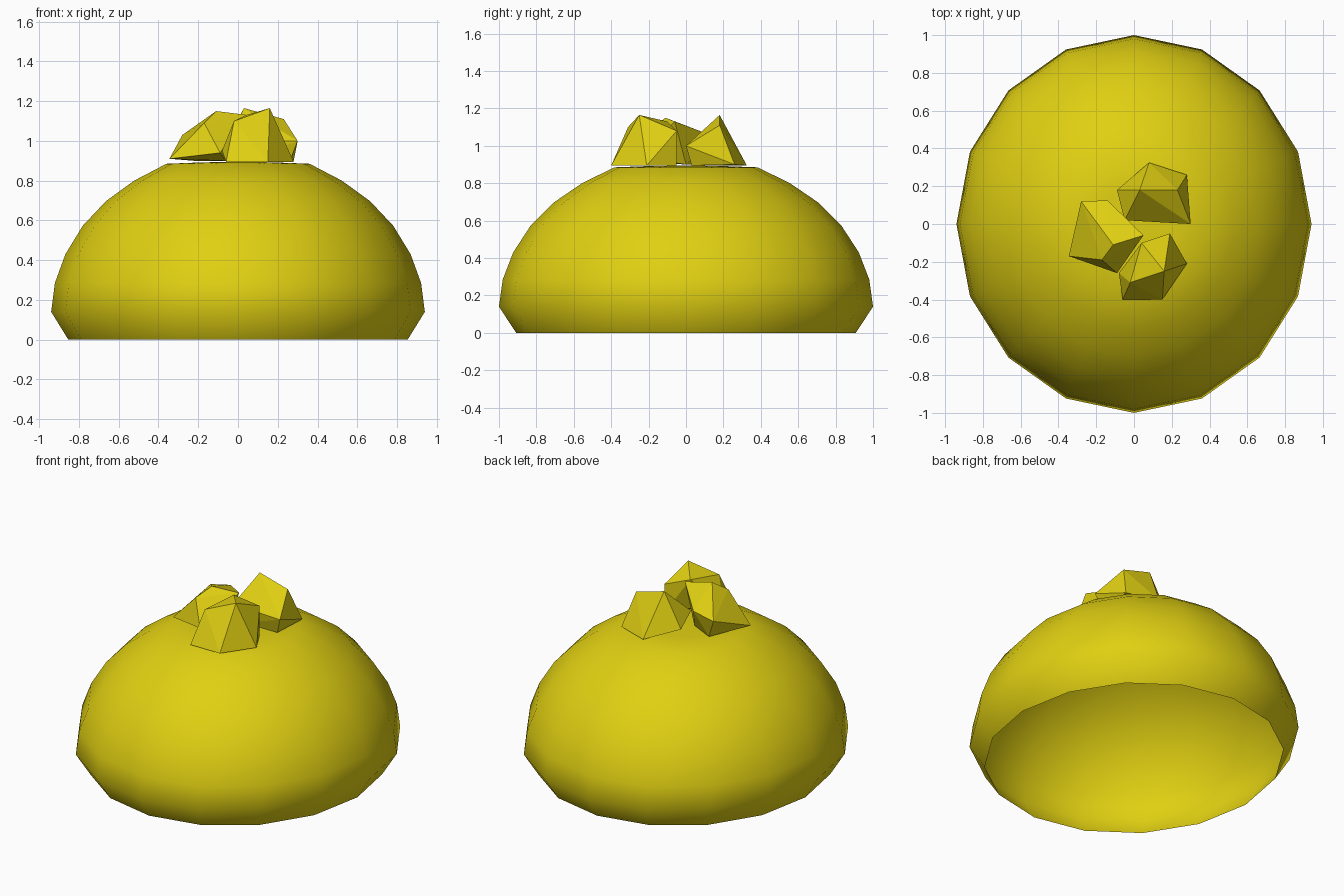
import bpy, bmesh
from math import sin, cos, pi

if "Cube" in bpy.data.objects:
    bpy.data.objects.remove(bpy.data.objects["Cube"])

mat = bpy.data.materials.new("yellow")
mat.diffuse_color = (0.75, 0.63, 0.006, 1)
mat.use_nodes = True
mat.node_tree.nodes["Principled BSDF"].inputs["Base Color"].default_value = mat.diffuse_color


def finish(name, bm, smooth):
    bmesh.ops.recalc_face_normals(bm, faces=bm.faces)
    for f in bm.faces:
        f.smooth = smooth
    mesh = bpy.data.meshes.new(name)
    bm.to_mesh(mesh)
    bm.free()
    mesh.materials.append(mat)
    ob = bpy.data.objects.new(name, mesh)
    bpy.context.collection.objects.link(ob)
    return ob


# Bun: 16-sided hollow dome, slightly narrower in x, open underneath
SIDES = 16
profile = [(0.908, 0), (1.0, 0.14), (0.98, 0.285), (0.924, 0.43), (0.831, 0.573),
           (0.707, 0.697), (0.556, 0.80), (0.383, 0.885), (0.195, 0.892)]
bm = bmesh.new()
rings = [[bm.verts.new((0.94 * r * sin(2 * pi * i / SIDES), r * cos(2 * pi * i / SIDES), z))
          for i in range(SIDES)] for r, z in profile]
for a, b in zip(rings, rings[1:]):
    for i in range(SIDES):
        j = (i + 1) % SIDES
        bm.faces.new((a[i], a[j], b[j], b[i]))
tip = bm.verts.new((0, 0, 0.895))
for i in range(SIDES):
    bm.faces.new((rings[-1][i], rings[-1][(i + 1) % SIDES], tip))
# orient normals outward
finish("dome", bm, True)


# Chunks: faceted lumps on the flat top, each the hull of a few corners
def chunk(name, points):
    bm = bmesh.new()
    for p in points:
        bm.verts.new(p)
    res = bmesh.ops.convex_hull(bm, input=bm.verts)
    bmesh.ops.delete(bm, geom=[v for v in bm.verts if not v.link_faces], context='VERTS')
    bmesh.ops.dissolve_limit(bm, angle_limit=0.08, verts=bm.verts, edges=bm.edges)
    finish(name, bm, False)


chunk("back_chunk", [(0.03, 0.18, 1.165), (0.23, 0.18, 1.11), (-0.09, 0.18, 0.95),
                     (0.08, 0.325, 0.895), (0.28, 0.26, 0.9), (0.30, 0, 1.0),
                     (-0.05, 0.02, 1.0), (0.26, 0.03, 0.895), (0.02, 0.03, 0.895)])
chunk("front_chunk", [(-0.02, -0.31, 1.10), (0.16, -0.25, 1.165), (0.19, -0.05, 1.08),
                      (0.04, -0.10, 1.13), (-0.06, -0.40, 0.895), (0.15, -0.40, 0.895),
                      (0.28, -0.21, 0.895), (0.19, -0.05, 0.895), (-0.08, -0.26, 0.95)])
chunk("left_chunk", [(-0.345, -0.17, 0.91), (-0.28, 0.12, 1.03), (-0.14, 0.125, 1.06),
                     (-0.17, -0.19, 1.09), (-0.11, -0.11, 1.15), (0.05, -0.06, 1.13),
                     (-0.09, -0.26, 0.94), (-0.06, 0, 0.9), (-0.22, 0.08, 0.9)])
